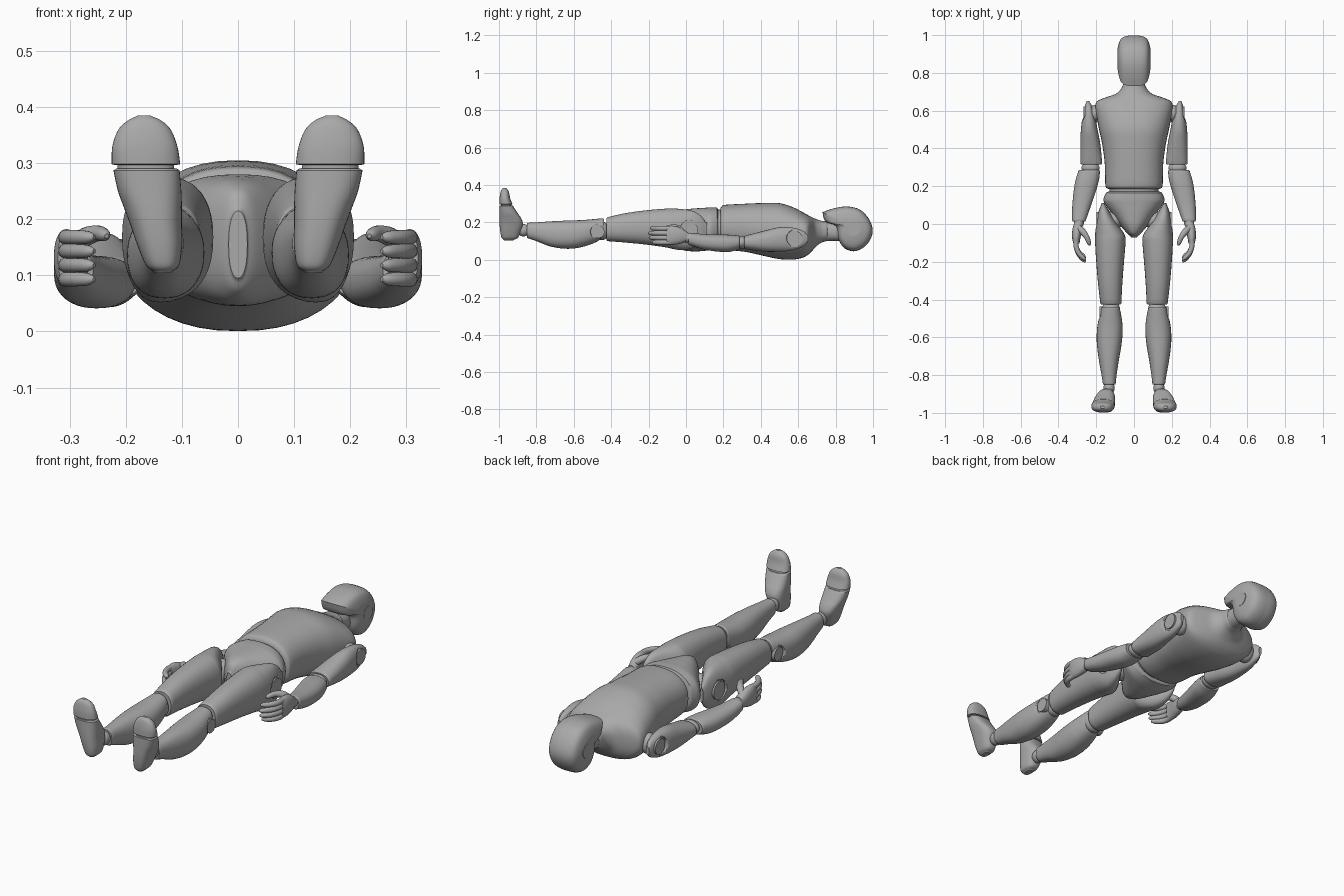
import bpy
import bmesh
from math import cos, sin, pi, radians
from mathutils import Vector, Matrix

default = bpy.data.objects.get("Cube")
if default:
    bpy.data.objects.remove(default)

grey = bpy.data.materials.new("matte_grey")
grey.use_nodes = True
grey.diffuse_color = (0.4, 0.4, 0.4, 1)
grey.node_tree.nodes["Principled BSDF"].inputs["Base Color"].default_value = grey.diffuse_color


def finish(name, bm, mirror):
    """Turn a bmesh into a smooth grey object, mirrored across x when paired."""
    bmesh.ops.recalc_face_normals(bm, faces=bm.faces)
    mesh = bpy.data.meshes.new(name)
    bm.to_mesh(mesh)
    bm.free()
    mesh.materials.append(grey)
    obj = bpy.data.objects.new(name, mesh)
    bpy.context.collection.objects.link(obj)
    bpy.ops.object.select_all(action='DESELECT')
    obj.select_set(True)
    bpy.context.view_layer.objects.active = obj
    bpy.ops.object.shade_smooth_by_angle(angle=radians(40))
    if mirror:
        obj.modifiers.new("other_side", 'MIRROR')
    return obj


def smooth_rows(rows, steps=5):
    """Catmull-Rom interpolation between rows of numbers."""
    rows = [Vector(row) for row in rows]
    result = []
    for i in range(len(rows) - 1):
        a, b, c = rows[max(i - 1, 0)], rows[i], rows[i + 1]
        d = rows[min(i + 2, len(rows) - 1)]
        for k in range(steps):
            t = k / steps
            result.append(b + (c - a) * t / 2 + (a * 2 - b * 5 + c * 4 - d) * t * t / 2
                          + (b * 3 - a - c * 3 + d) * t ** 3 / 2)
    return result + [rows[-1]]


def skin(name, rings, mirror=False):
    """Bridge rings of points and close both ends."""
    bm = bmesh.new()
    loops = [[bm.verts.new(p) for p in ring] for ring in rings]
    count = len(loops[0])
    for low, high in zip(loops, loops[1:]):
        for i in range(count):
            j = (i + 1) % count
            bm.faces.new((low[i], low[j], high[j], high[i]))
    bm.faces.new(loops[0])
    bm.faces.new(loops[-1])
    return finish(name, bm, mirror)


def loft(name, rows, mirror=False, axis='y', power=2.3, sides=40, lip=0.006):
    """Rows are (position, x low, x high, depth low, depth high)."""
    rows = smooth_rows(rows)
    rings = []

    def ring(row, shrink=1.0, shift=0.0):
        pos, x0, x1, d0, d1 = row
        points = []
        for i in range(sides):
            c, s = cos(2 * pi * i / sides), sin(2 * pi * i / sides)
            u = abs(c) ** (2 / power) * (1 if c > 0 else -1) * shrink
            v = abs(s) ** (2 / power) * (1 if s > 0 else -1) * shrink
            x = (x0 + x1) / 2 + u * (x1 - x0) / 2
            d = (d0 + d1) / 2 + v * (d1 - d0) / 2
            points.append((x, pos + shift, d) if axis == 'y' else (x, d, pos + shift))
        return points

    way = lip if rows[-1][0] > rows[0][0] else -lip
    rings.append(ring(rows[0], 0.92, -way))
    rings += [ring(row) for row in rows]
    rings.append(ring(rows[-1], 0.92, way))
    return skin(name, rings, mirror)


def centred(rows):
    return [(y, -w, w, z0, z1) for y, w, z0, z1 in rows]


def tube(name, points, radii, sides=14):
    """Round-ended finger along a path."""
    rows = smooth_rows([(*p, r) for p, r in zip(points, radii)], 4)
    centres = [Vector(row[:3]) for row in rows]
    rings = []
    for i, row in enumerate(rows):
        along = centres[min(i + 1, len(rows) - 1)] - centres[max(i - 1, 0)]
        turn = along.to_track_quat('Z', 'Y').to_matrix()
        rings.append([centres[i] + turn @ Vector((cos(2 * pi * k / sides), sin(2 * pi * k / sides), 0)) * row[3]
                      for k in range(sides)])
    return skin(name, rings, True)


def ball(name, place, size, mirror=True):
    bm = bmesh.new()
    bmesh.ops.create_uvsphere(bm, u_segments=32, v_segments=20, radius=1,
                              matrix=Matrix.Translation(place) @ Matrix.Diagonal((*size, 1)))
    return finish(name, bm, mirror)


def disc(name, place, radius, width, mirror=True):
    bm = bmesh.new()
    bmesh.ops.create_cone(bm, cap_ends=True, segments=40, radius1=radius, radius2=radius, depth=width,
                          matrix=Matrix.Translation(place) @ Matrix.Rotation(pi / 2, 4, 'Y'))
    return finish(name, bm, mirror)


def socket(obj, place, radius, width):
    """Cut a round recess for a joint disc, ahead of the mirror."""
    cutter = disc("socket_cutter", place, radius, width, False)
    cut = obj.modifiers.new("socket", 'BOOLEAN')
    cut.operation, cut.object, cut.solver = 'DIFFERENCE', cutter, 'EXACT'
    bpy.context.view_layer.objects.active = obj
    bpy.ops.object.modifier_move_to_index(modifier="socket", index=0)
    bpy.ops.object.modifier_apply(modifier="socket")
    bpy.data.objects.remove(cutter)


# Head: side outline swept across x, shrinking towards the cheeks
outline = smooth_rows([(.73, .255), (.79, .275), (.86, .285), (.93, .268), (.98, .215), (.998, .15), (.97, .085),
                       (.91, .047), (.85, .06), (.815, .11), (.80, .18), (.745, .205), (.73, .255)], 4)[:-1]
widths = [(0, .4), (.1, .7), (.25, .88), (.5, .97), (.8, 1)]
half = [(-.087 * (1 - t), s) for t, s in widths]
middle = Vector((.88, .18))
rings = []
for x, s in smooth_rows(half + [(0, 1)] + [(-x, s) for x, s in reversed(half)], 3):
    rings.append([(x, *(middle + (p - middle) * s)) for p in outline])
skin("head", rings)
disc("ear_disc", (.08, .9, .165), .035, .016)

# Neck and body
loft("neck", centred([(.72, .05, .1, .2), (.77, .05, .1, .2), (.85, .05, .1, .19)]))
loft("torso", centred([(.19, .145, .06, .285), (.21, .152, .054, .294), (.32, .155, .042, .3),
                       (.42, .168, .02, .304), (.5, .185, .004, .303), (.57, .198, .001, .282),
                       (.62, .205, .01, .257), (.65, .195, .025, .24), (.67, .15, .042, .23),
                       (.69, .095, .065, .22), (.72, .066, .09, .21), (.75, .055, .1, .205)]))
loft("abdomen", centred([(.13, .13, .075, .265), (.2, .13, .075, .27)]))
loft("pelvis", centred([(-.065, .018, .09, .22), (-.05, .036, .07, .25), (-.01, .07, .05, .268),
                        (.05, .112, .045, .275), (.1, .15, .048, .278), (.13, .162, .052, .28),
                        (.165, .148, .06, .28)]))

# Legs
thigh = loft("thighs", [(.105, .155, .172, .12, .2), (.08, .138, .183, .09, .235), (.04, .114, .194, .065, .26),
                        (-.01, .08, .202, .052, .27), (-.06, .048, .206, .056, .274), (-.1, .045, .206, .065, .274),
                        (-.2, .053, .2, .08, .266), (-.32, .062, .19, .092, .25), (-.42, .067, .178, .1, .228)], True)
socket(thigh, (.21, .02, .16), .052, .04)
disc("hip_discs", (.18, .02, .16), .044, .036)
ball("hip_balls", (.11, .02, .16), (.06, .05, .06))
ball("knee_balls", (.122, -.45, .155), (.048, .04, .05))
calf = loft("calves", [(-.445, .076, .172, .12, .222), (-.48, .068, .182, .095, .219), (-.55, .06, .195, .07, .213),
                       (-.63, .065, .197, .059, .21), (-.72, .08, .186, .07, .206), (-.8, .092, .172, .1, .2),
                       (-.845, .097, .165, .115, .198)], True)
socket(calf, (.2, -.47, .15), .04, .05)
disc("knee_discs", (.165, -.47, .15), .034, .034)
ball("ankle_balls", (.132, -.868, .158), (.03, .034, .033))

# Feet stand upright with soles at the bottom end; the toe cap is separate
loft("feet", [(.107, .118, .15, -.975, -.92), (.118, .105, .164, -.986, -.898), (.15, .1, .178, -.993, -.884),
              (.19, .1, .192, -.997, -.872), (.22, .1, .203, -.998, -.88), (.25, .101, .214, -.998, -.9),
              (.287, .104, .222, -.998, -.924)], True, 'z', 2.6, lip=.003)
loft("toe_core", [(.27, .112, .215, -.99, -.925), (.31, .115, .215, -.99, -.94)], True, 'z')
loft("toe_caps", [(.298, .103, .225, -.998, -.928), (.33, .108, .224, -.997, -.94), (.36, .12, .213, -.992, -.946),
                  (.376, .137, .196, -.986, -.954), (.384, .155, .18, -.978, -.962)], True, 'z', 2.4, lip=.001)

# Arms
ball("shoulder_balls", (.205, .585, .115), (.04, .045, .05))
arm = loft("upper_arms", [(.645, .235, .253, .09, .135), (.625, .222, .26, .07, .155), (.57, .206, .272, .05, .172),
                          (.5, .193, .281, .044, .174), (.42, .178, .284, .044, .156), (.32, .168, .283, .056, .13)],
           True)
socket(arm, (.28, .585, .115), .046, .04)
disc("shoulder_discs", (.25, .585, .115), .038, .036)
ball("elbow_balls", (.23, .297, .093), (.048, .032, .034))
loft("forearms", [(.28, .18, .295, .055, .13), (.23, .186, .31, .042, .134), (.17, .203, .32, .044, .135),
                  (.09, .23, .327, .056, .138), (.02, .255, .328, .078, .145)], True)
ball("wrist_balls", (.292, .008, .118), (.027, .03, .027))

# Hands: palms face inwards, fingers stacked in z and curling towards the body
loft("palms", [(.005, .272, .317, .098, .15), (-.03, .274, .326, .086, .172), (-.07, .283, .328, .08, .182),
               (-.1, .288, .322, .082, .18)], True, lip=.004)
for i, finger in enumerate(["little", "ring", "middle", "index"]):
    z = .093 + .025 * i
    reach = (.02, .004, 0, .01)[i]
    tube(finger + "_fingers",
         [(.306, -.08, z), (.306, -.12, z), (.292, -.16 + reach / 2, z), (.268, -.19 + reach, z),
          (.256, -.2 + reach, z)], [.013, .0135, .013, .011, .004])
tube("thumbs", [(.295, -.02, .15), (.272, -.04, .168), (.25, -.07, .175), (.238, -.1, .172), (.234, -.113, .17)],
     [.016, .017, .014, .011, .004])
